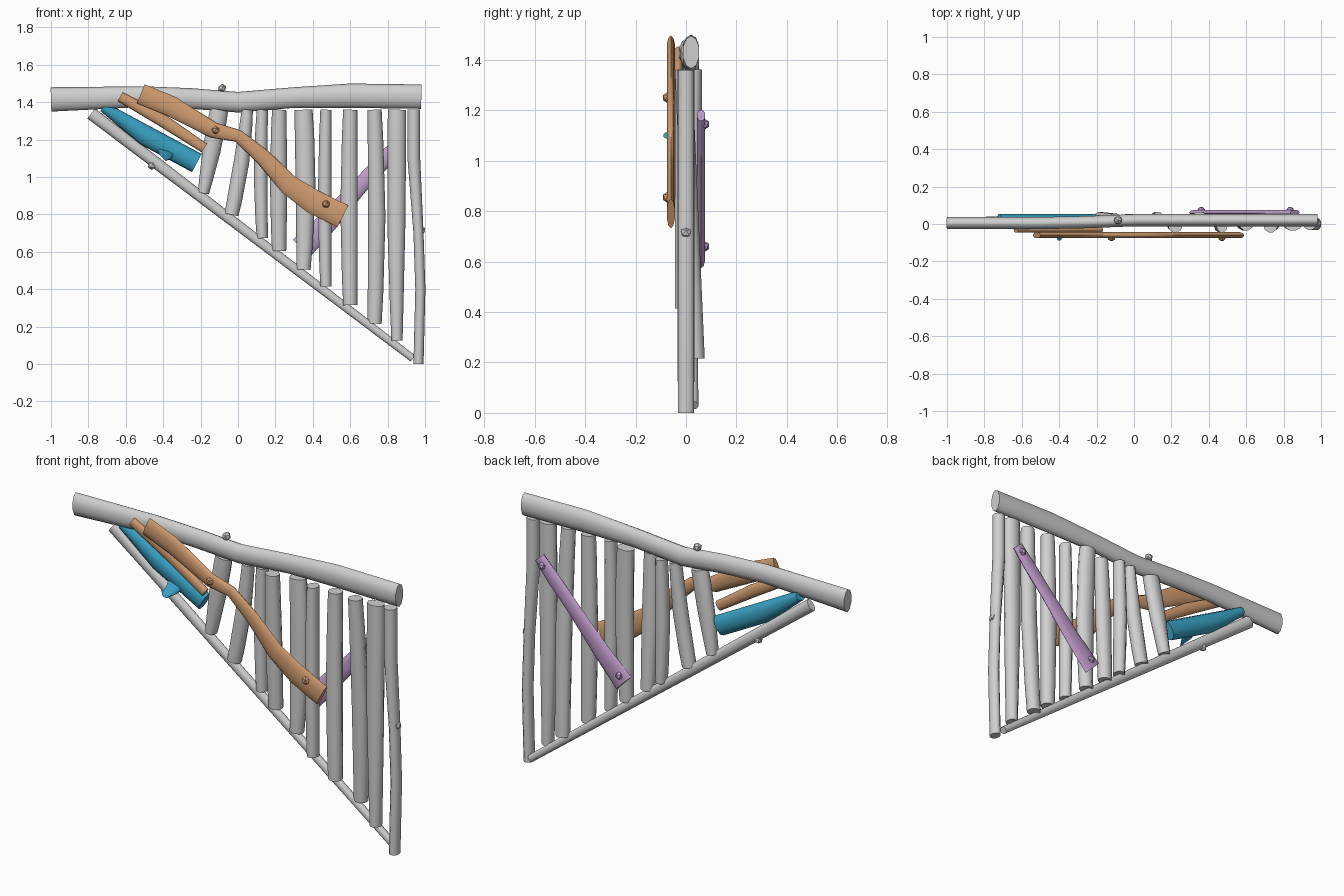
import bpy, bmesh, math
from mathutils import Vector

cube = bpy.data.objects.get("Cube")
if cube:
    bpy.data.objects.remove(cube)


def material(name, red, green, blue):
    mat = bpy.data.materials.new(name)
    mat.use_nodes = True
    mat.diffuse_color = (red, green, blue, 1)
    mat.node_tree.nodes["Principled BSDF"].inputs["Base Color"].default_value = mat.diffuse_color
    return mat


grey = material("weathered grey", 0.63, 0.63, 0.63)
tan = material("warm tan", 0.63, 0.33, 0.16)
teal = material("teal blue", 0.04, 0.35, 0.54)
purple = material("soft purple", 0.53, 0.34, 0.6)

# Half widths of the timbers, and the layers they lie in from front to back
THICK, BROAD, MEDIUM, SLIM, THIN = 0.065, 0.055, 0.043, 0.034, 0.027
OUTER, FRONT, INNER, MIDDLE, BACK, REAR = -0.06, -0.03, -0.01, 0.02, 0.03, 0.06
BEAM_DEPTH, SLAT_DEPTH, BOARD_DEPTH = 0.034, 0.036, 0.017


def add_object(name, bm, mat, sharp_angle):
    bmesh.ops.recalc_face_normals(bm, faces=bm.faces)
    mesh = bpy.data.meshes.new(name)
    bm.to_mesh(mesh)
    bm.free()
    mesh.materials.append(mat)
    ob = bpy.data.objects.new(name, mesh)
    bpy.context.collection.objects.link(ob)
    bpy.ops.object.select_all(action="DESELECT")
    ob.select_set(True)
    bpy.context.view_layer.objects.active = ob
    bpy.ops.object.shade_smooth_by_angle(angle=math.radians(sharp_angle))


def timber(name, stations, depth, mat, sides=10):
    """Rough log through (x, y, z, half width) stations, flattened in y."""
    bm = bmesh.new()
    points = [Vector(station[:3]) for station in stations]
    last = len(points) - 1
    rings = []
    for k, point in enumerate(points):
        along = (points[min(k + 1, last)] - points[max(k - 1, 0)]).normalized()
        across = along.cross(Vector((0, 1, 0))).normalized()
        ring = []
        for side in range(sides):
            angle = math.tau * side / sides
            offset = across * math.cos(angle) * stations[k][3]
            offset.y += math.sin(angle) * depth
            ring.append(bm.verts.new(point + offset))
        rings.append(ring)
    for lower, upper in zip(rings, rings[1:]):
        for i in range(sides):
            j = (i + 1) % sides
            bm.faces.new((lower[i], lower[j], upper[j], upper[i]))
    bm.faces.new(rings[0])
    bm.faces.new(rings[-1])
    add_object(name, bm, mat, 75)


def peg(name, x, y, z, mat):
    bm = bmesh.new()
    bmesh.ops.create_icosphere(bm, subdivisions=1, radius=0.024)
    bmesh.ops.translate(bm, vec=Vector((x, y, z)), verts=bm.verts)
    add_object(name, bm, mat, 30)


# Frame: top beam, sloping lower rail and upright post
timber("top_beam", [
    (-1, INNER / -2, 1.415, THICK),
    (-0.5, INNER / -2, 1.43, BROAD),
    (-0.25, MIDDLE / 2, 1.42, BROAD),
    (0, MIDDLE, 1.4, BROAD),
    (0.3, MIDDLE, 1.425, BROAD),
    (0.6, MIDDLE, 1.435, THICK),
    (0.98, MIDDLE, 1.43, THICK),
], BEAM_DEPTH, grey)

rail_top = Vector((-0.785, MIDDLE, 1.34))
rail_foot = Vector((0.935, BACK, 0.03))
rail_slope = (rail_foot.z - rail_top.z) / (rail_foot.x - rail_top.x)
timber("lower_rail", [(*rail_top, SLIM), (*rail_foot, MIDDLE)], MIDDLE, grey)

timber("end_post", [
    (0.94, 0, 1.36, SLIM),
    (0.94, 0, 1.1, SLIM),
    (0.965, 0, 0.7, THIN),
    (0.975, 0, 0.4, THIN),
    (0.965, 0, 0, THIN),
], BEAM_DEPTH, grey)

# Slats: x, half width and layer at the top, then half width and layer at the foot
slats = [
    (-0.1, BROAD, MIDDLE, SLIM, BACK),
    (0.05, SLIM, MIDDLE, MEDIUM, MIDDLE),
    (0.13, SLIM, BACK, SLIM, BACK),
    (0.22, MEDIUM, INNER, MEDIUM, MIDDLE),
    (0.35, BROAD, BACK, MEDIUM, MIDDLE),
    (0.47, SLIM, INNER, SLIM, INNER),
    (0.6, MEDIUM, 0, MEDIUM, 0),
    (0.73, MEDIUM, INNER, MEDIUM, BACK - INNER),
    (0.85, BROAD, 0, SLIM, 0),
]
for n, (x, top_width, top_y, foot_width, foot_y) in enumerate(slats):
    foot_x = x - 0.085 if n < 2 else x
    foot_z = rail_top.z + rail_slope * (foot_x - rail_top.x) + BACK
    top, foot = Vector((x, top_y, 1.36)), Vector((foot_x, foot_y, foot_z))
    stations = []
    for t in (0, 0.15, 0.5, 0.85, 1):
        belly = math.sin(math.pi * t)
        centre = top.lerp(foot, t)
        centre.x += 0.012 * math.sin(n * 2) * belly
        width = top_width + (foot_width - top_width) * t
        stations.append((*centre, width * (0.88 + belly / 5)))
    timber("slat_" + "abcdefghi"[n], stations, SLAT_DEPTH, grey)

# Front braces with their pegs
timber("front_brace", [
    (-0.52, OUTER, 1.445, BROAD),
    (-0.36, OUTER, 1.38, BROAD),
    (-0.13, OUTER, 1.25, MEDIUM),
    (0, OUTER, 1.22, SLIM),
    (0.13, OUTER, 1.11, MEDIUM),
    (0.27, OUTER, 0.96, BROAD),
    (0.4, OUTER, 0.87, THICK),
    (0.56, OUTER, 0.79, THICK),
], BOARD_DEPTH, tan)
timber("short_brace", [
    (-0.63, FRONT, 1.43, THIN),
    (-0.4, FRONT, 1.3, SLIM),
    (-0.18, FRONT, 1.155, THIN),
], BOARD_DEPTH, tan)
peg("upper_front_peg", -0.12, OUTER + INNER, 1.25, tan)
peg("lower_front_peg", 0.47, OUTER + INNER, 0.855, tan)

# Wedge board with its short stub
timber("wedge_board", [
    (-0.72, MIDDLE, 1.375, THIN),
    (-0.5, MIDDLE, 1.225, BROAD),
    (-0.22, MIDDLE, 1.075, BROAD),
], BEAM_DEPTH, teal)
timber("wedge_stub", [
    (-0.38, MIDDLE, 1.15, BROAD),
    (-0.39, FRONT, 1.11, SLIM),
    (-0.4, OUTER + INNER, 1.1, MIDDLE),
], MIDDLE, teal)

# Back brace with its pegs
timber("back_brace", [
    (0.86, REAR, 1.18, SLIM),
    (0.78, REAR, 1.09, MEDIUM),
    (0.65, REAR, 0.95, MEDIUM),
    (0.48, REAR, 0.76, BROAD),
    (0.34, REAR, 0.62, THICK),
], BOARD_DEPTH, purple)
peg("upper_back_peg", 0.835, REAR - INNER, 1.145, purple)
peg("lower_back_peg", 0.36, REAR - INNER, 0.66, purple)

# Pegs on the frame edges
peg("beam_peg", -0.085, MIDDLE, 1.475, grey)
peg("post_peg", 0.98, 0, 0.715, grey)
peg("rail_peg", -0.46, MIDDLE, 1.062, grey)
